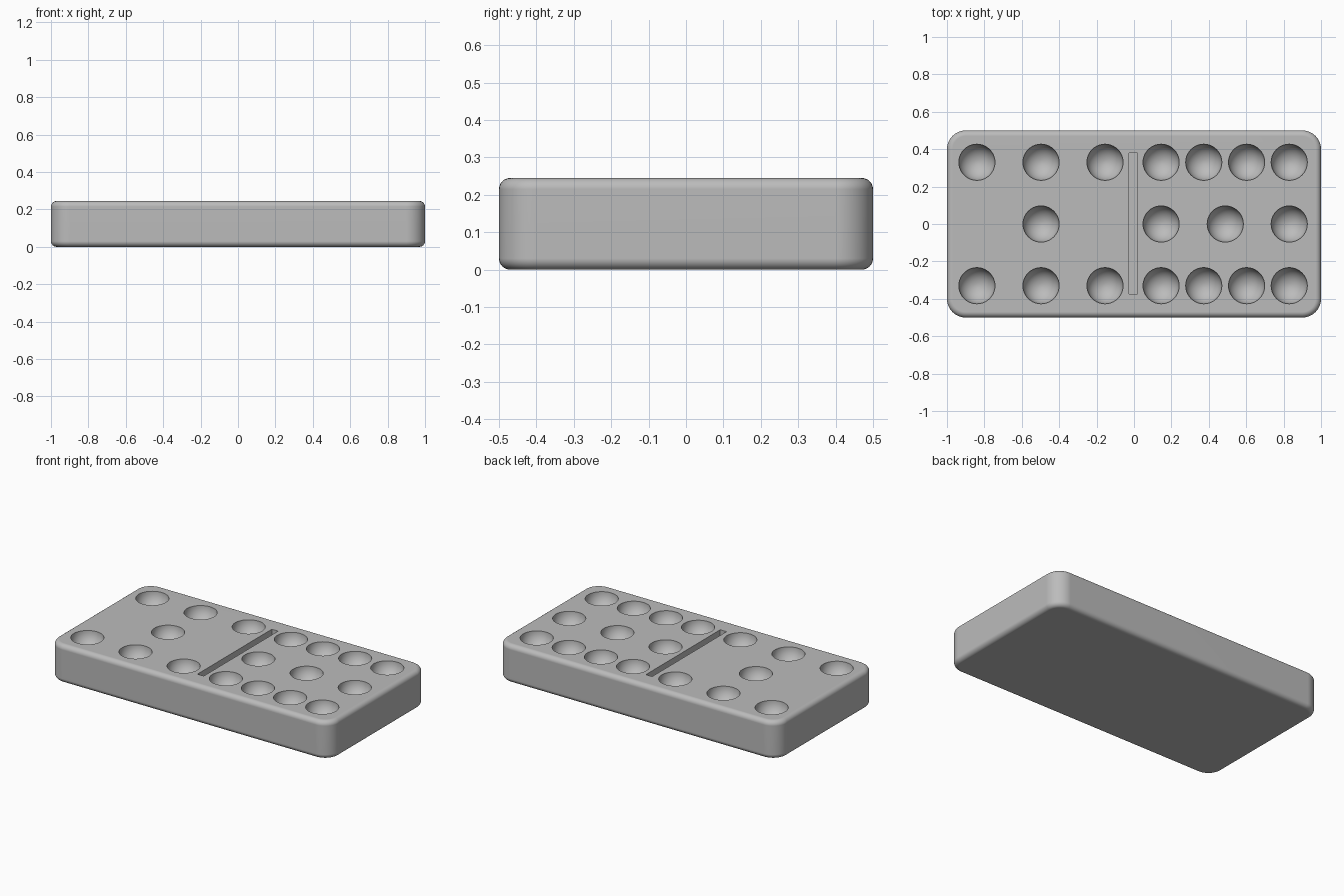
import bpy, bmesh, math

LENGTH, WIDTH, HEIGHT = 2.0, 1.0, 0.245
CORNER, EDGE = 0.1, 0.03
PIP_RADIUS, PIP_ROW = 0.097, 0.33

cube = bpy.data.objects.get("Cube")
if cube:
    bpy.data.objects.remove(cube, do_unlink=True)

grey = bpy.data.materials.new("plain_grey")
grey.use_nodes = True
colour = (0.5, 0.5, 0.5, 1)
grey.diffuse_color = colour
grey.node_tree.nodes["Principled BSDF"].inputs["Base Color"].default_value = colour


def make_object(name, bm):
    mesh = bpy.data.meshes.new(name)
    bm.to_mesh(mesh)
    bm.free()
    mesh.materials.append(grey)
    obj = bpy.data.objects.new(name, mesh)
    bpy.context.collection.objects.link(obj)
    return obj


# Tile body: rounded rectangle, extruded, with rounded rims
bm = bmesh.new()
outline = []
STEPS = 10
for quarter, (sx, sy) in enumerate([(1, 1), (-1, 1), (-1, -1), (1, -1)]):
    for i in range(STEPS + 1):
        a = (quarter + i / STEPS) * math.pi / 2
        outline.append(bm.verts.new((
            sx * (LENGTH / 2 - CORNER) + CORNER * math.cos(a),
            sy * (WIDTH / 2 - CORNER) + CORNER * math.sin(a), 0)))
base = bm.faces.new(outline)
top = bmesh.ops.extrude_face_region(bm, geom=[base])["geom"]
bmesh.ops.translate(bm, vec=(0, 0, HEIGHT),
                    verts=[g for g in top if isinstance(g, bmesh.types.BMVert)])
bmesh.ops.recalc_face_normals(bm, faces=bm.faces)
rims = [e for e in bm.edges if abs(e.verts[0].co.z - e.verts[1].co.z) < 0.001]
bmesh.ops.bevel(bm, geom=rims, offset=EDGE, segments=6, profile=0.5,
                affect='EDGES', clamp_overlap=True)
tile = make_object("tile_body", bm)

# Round pips: x positions for the outer rows and the middle row
outer_row = [-0.84, -0.497, -0.155, 0.145, 0.373, 0.602, 0.83]
middle_row = [-0.497, 0.145, 0.488, 0.83]
pips = [(x, y) for x in outer_row for y in (-PIP_ROW, PIP_ROW)]
pips += [(x, 0) for x in middle_row]

bm = bmesh.new()
for x, y in pips:
    ball = bmesh.ops.create_uvsphere(bm, u_segments=40, v_segments=21, radius=PIP_RADIUS)
    bmesh.ops.translate(bm, verts=ball["verts"], vec=(x, y, HEIGHT))

# Dividing groove
box = bmesh.ops.create_cube(bm, size=1)["verts"]
bmesh.ops.scale(bm, verts=box, vec=(0.045, 0.755, 0.08))
bmesh.ops.translate(bm, verts=box, vec=(-0.003, 0.002, HEIGHT))
cutter = make_object("recess_cutter", bm)
cutter.hide_render = True

# Cut the recesses, then drop the cutter
cut = tile.modifiers.new("recesses", 'BOOLEAN')
cut.operation = 'DIFFERENCE'
cut.solver = 'EXACT'
cut.object = cutter
bpy.ops.object.select_all(action='DESELECT')
tile.select_set(True)
bpy.context.view_layer.objects.active = tile
bpy.ops.object.modifier_apply(modifier=cut.name)
bpy.data.objects.remove(cutter, do_unlink=True)

# Smooth shading with crisp recess rims and level flats
bpy.ops.object.shade_smooth_by_angle(angle=math.radians(35))
flat = tile.modifiers.new("level_flats", 'WEIGHTED_NORMAL')
flat.keep_sharp = True
